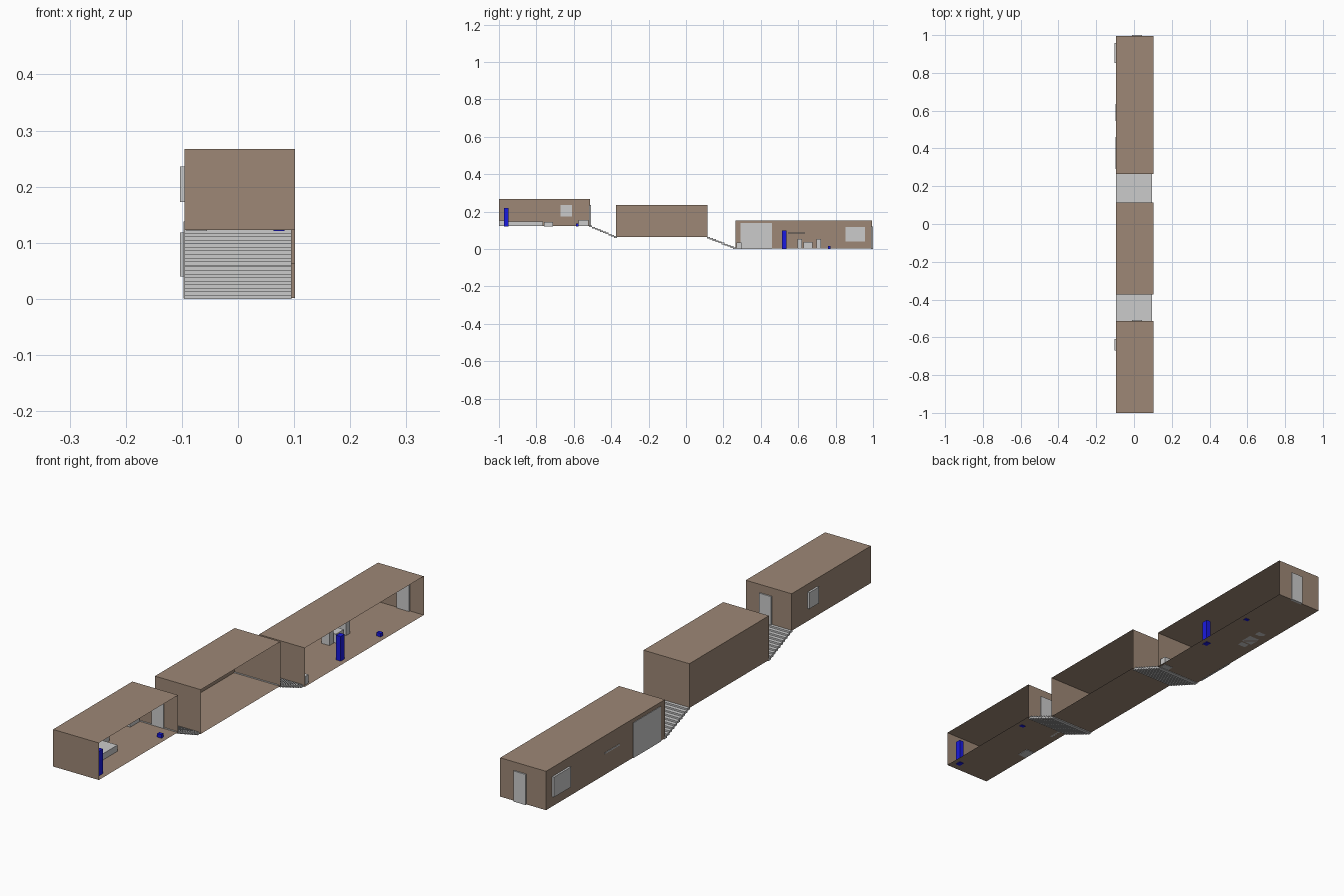
import bpy, bmesh

if "Cube" in bpy.data.objects:
    bpy.data.objects.remove(bpy.data.objects["Cube"])

X0, X1 = -0.095, 0.102


def material(name, color):
    m = bpy.data.materials.new(name)
    m.diffuse_color = color
    m.use_nodes = True
    m.node_tree.nodes["Principled BSDF"].inputs["Base Color"].default_value = m.diffuse_color
    return m


brown = material("brown_wall", (0.34, 0.245, 0.18, 1))
blue = material("blue_marker", (0.01, 0.01, 0.75, 1))


def box(name, x, y, z, mat=None, open_side=False):
    """Box from (min, max) ranges; open_side removes the +x wall."""
    bm = bmesh.new()
    bmesh.ops.create_cube(bm, size=1)
    for v in bm.verts:
        for i, r in enumerate((x, y, z)):
            v.co[i] = r[1] if v.co[i] > 0 else r[0]
    bm.normal_update()
    if open_side:
        faces = [f for f in bm.faces if f.normal.x > 0.9]
        bmesh.ops.delete(bm, geom=faces, context='FACES')
    me = bpy.data.meshes.new(name)
    bm.to_mesh(me)
    bm.free()
    ob = bpy.data.objects.new(name, me)
    bpy.context.collection.objects.link(ob)
    if mat:
        me.materials.append(mat)
    return ob


# Three rooms, open towards +x, stepping down to the back
for name, y, z in (("upper_room", (-1.0, -0.513), (0.123, 0.267)),
                   ("middle_room", (-0.374, 0.115), (0.063, 0.235)),
                   ("lower_room", (0.265, 0.995), (0.002, 0.153))):
    box(name, (X0, X1), y, z, brown, open_side=True)


# Stair flights between the rooms
def stairs(name, y0, y1, z_top, z_bottom, n=10):
    dy, dz = (y1 - y0) / n, (z_top - z_bottom) / n
    for i in range(n):
        top = z_top - i * dz
        box(f"{name}_step_{i + 1}", (X0, 0.095),
            (y0 + i * dy, y0 + (i + 1) * dy + 0.001),
            (max(0, top - 0.0085), top))


stairs("upper_stair", -0.517, -0.371, 0.125, 0.062)
stairs("lower_stair", 0.111, 0.268, 0.065, 0.002)

# Doors in the end walls
box("upper_door", (-0.01, 0.042), (-0.518, -0.508), (0.121, 0.235))
box("back_door", (-0.01, 0.042), (0.989, 1.0), (0.001, 0.12))

# Windows, wide door and shelf on the left wall
box("upper_window", (-0.103, -0.09), (-0.671, -0.61), (0.173, 0.236))
box("lower_window", (-0.103, -0.09), (0.852, 0.957), (0.04, 0.118))
box("wide_door", (-0.097, -0.092), (0.292, 0.46), (0.001, 0.138))
box("wall_shelf", (-0.097, -0.075), (0.545, 0.635), (0.083, 0.088))

# Upper room furniture
box("bed", (-0.09, 0.018), (-0.975, -0.765), (0.123, 0.147))
box("bed_headboard", (-0.09, 0.018), (-0.999, -0.973), (0.123, 0.151))
box("side_table", (-0.092, -0.055), (-0.76, -0.71), (0.121, 0.143))
box("cabinet", (-0.094, -0.06), (-0.576, -0.52), (0.123, 0.156))

# Lower room furniture
box("storage_box", (0.055, 0.094), (0.27, 0.298), (0.001, 0.035))
box("table", (-0.065, -0.018), (0.627, 0.676), (0.002, 0.036))
for i, y in enumerate((0.608, 0.71)):
    box(f"chair_{i + 1}", (-0.058, -0.024), (y - 0.012, y + 0.012), (0.002, 0.053))

# Blue tall and small marker blocks
for tag, y_tall, y_small, z in (("upper", -0.96, -0.582, 0.121), ("lower", 0.524, 0.765, 0.0)):
    box(tag + "_tall_block", (0.063, 0.083), (y_tall - 0.012, y_tall + 0.012), (z, z + 0.098), blue)
    box(tag + "_small_block", (0.065, 0.083), (y_small - 0.007, y_small + 0.007), (z, z + 0.016), blue)
